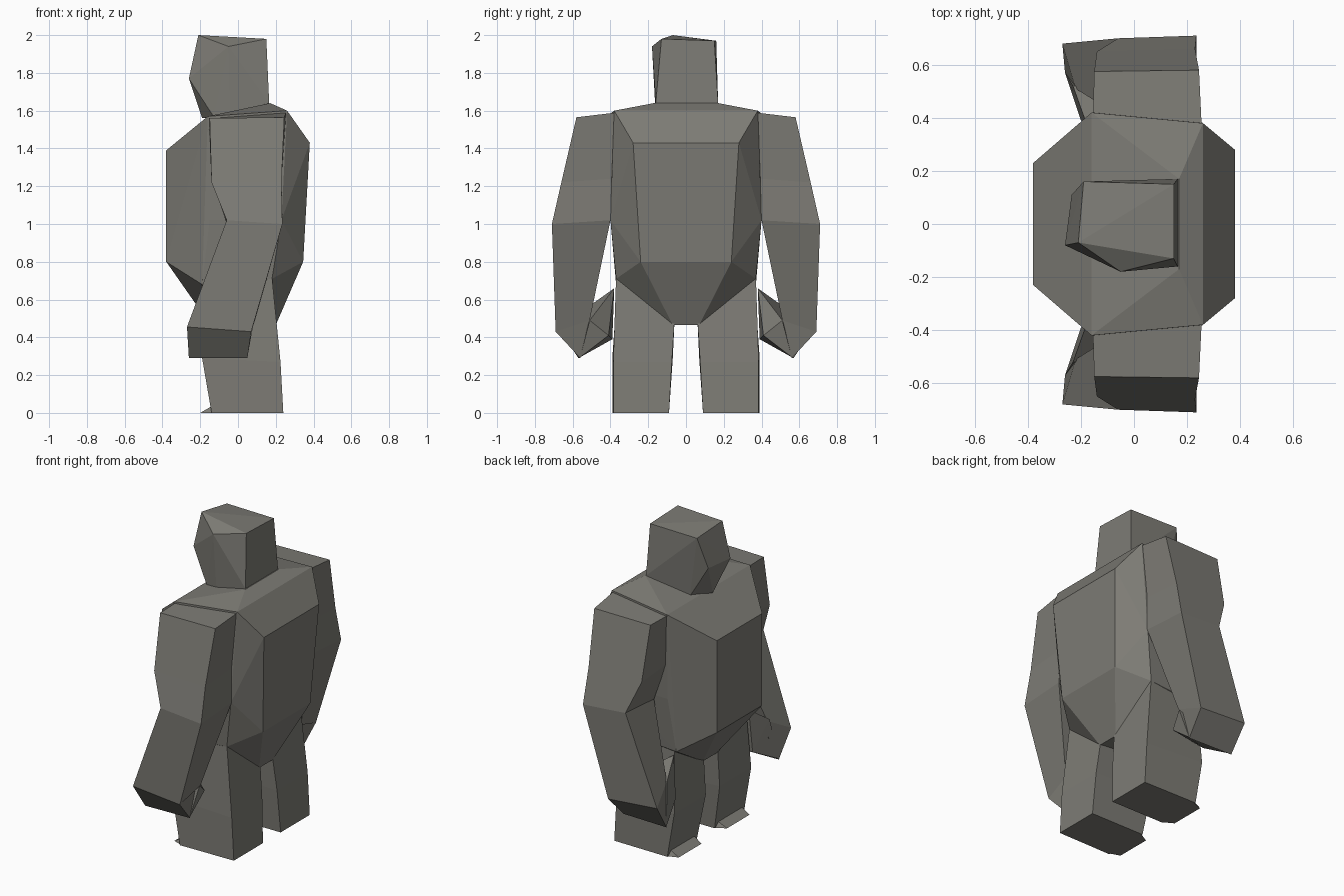
import bpy, bmesh

stone = bpy.data.materials.new("stone")
stone.diffuse_color = (0.205, 0.2, 0.178, 1)


def finish(name, bm, mirror=False):
    bmesh.ops.recalc_face_normals(bm, faces=bm.faces)
    mesh = bpy.data.meshes.new(name)
    bm.to_mesh(mesh)
    bm.free()
    mesh.materials.append(stone)
    obj = bpy.data.objects.new(name, mesh)
    bpy.context.collection.objects.link(obj)
    if mirror:
        mod = obj.modifiers.new("Mirror", "MIRROR")
        mod.use_axis = (False, True, False)
        mod.use_mirror_merge = False
    return obj


def hull(name, points, mirror=False, both_sides=False):
    bm = bmesh.new()
    if both_sides:
        points = points + [(x, -y, z) for x, y, z in points]
    verts = [bm.verts.new(p) for p in points]
    bmesh.ops.convex_hull(bm, input=verts)
    spare = [v for v in bm.verts if not v.link_faces]
    bmesh.ops.delete(bm, geom=spare, context="VERTS")
    return finish(name, bm, mirror)


def loft(name, rings, mirror=False):
    bm = bmesh.new()
    loops = [[bm.verts.new(p) for p in ring] for ring in rings]
    n = len(loops[0])
    for a, b in zip(loops, loops[1:]):
        for i in range(n):
            j = (i + 1) % n
            bm.faces.new((a[i], a[j], b[j], b[i]))
    bm.faces.new(loops[0])
    bm.faces.new(loops[-1])
    return finish(name, bm, mirror)


# Torso: chest plate, back plate, shoulders, hips and crotch
hull("torso", [
    (-0.38, 0.23, 1.39), (-0.38, 0.23, 0.80),
    (0.38, 0.28, 1.43), (0.345, 0.24, 0.80),
    (-0.16, 0.42, 1.57), (0.26, 0.38, 1.60), (0.17, 0.17, 1.64),
    (-0.15, 0.40, 1.02), (0.23, 0.40, 1.02),
    (-0.19, 0.37, 0.68), (0.18, 0.37, 0.71),
    (-0.17, 0.07, 0.50), (0.20, 0.07, 0.465),
], both_sides=True)

# Head: irregular block with a jutting brow and narrow chin
hull("head", [
    (-0.21, -0.07, 2.00), (-0.19, 0.16, 1.97), (0.15, 0.15, 1.97),
    (0.15, -0.13, 1.98), (-0.05, -0.18, 1.94),
    (-0.26, -0.08, 1.77), (-0.235, 0.11, 1.77),
    (-0.19, 0.0, 1.56), (-0.12, 0.13, 1.57), (-0.13, -0.13, 1.57),
    (0.165, 0.17, 1.64), (0.165, -0.16, 1.64), (-0.04, -0.16, 1.57),
])

# Arms: front-inner, front-outer, back-outer, back-inner corner per ring
loft("arm", [
    [(-0.155, 0.40, 1.56), (-0.15, 0.575, 1.56), (0.245, 0.58, 1.565), (0.255, 0.37, 1.59)],
    [(-0.14, 0.40, 1.24), (-0.14, 0.65, 1.22), (0.23, 0.66, 1.22), (0.23, 0.39, 1.24)],
    [(-0.06, 0.41, 1.00), (-0.06, 0.70, 1.02), (0.235, 0.71, 1.00), (0.235, 0.40, 1.02)],
    [(-0.22, 0.51, 0.55), (-0.27, 0.68, 0.455), (0.07, 0.69, 0.43), (0.09, 0.51, 0.49)],
    [(-0.23, 0.50, 0.46), (-0.26, 0.57, 0.29), (0.05, 0.56, 0.29), (0.06, 0.50, 0.48)],
], mirror=True)

# Curled fingers turned in towards the thigh
hull("fingers", [
    (-0.26, 0.57, 0.295), (0.05, 0.56, 0.295), (0.085, 0.51, 0.49),
    (-0.23, 0.52, 0.56), (-0.18, 0.38, 0.66), (-0.20, 0.39, 0.39),
    (0.05, 0.41, 0.41),
], mirror=True)

# Legs
loft("leg", [
    [(-0.17, 0.07, 0.62), (-0.17, 0.36, 0.72), (0.18, 0.37, 0.72), (0.20, 0.06, 0.50)],
    [(-0.19, 0.07, 0.29), (-0.19, 0.39, 0.29), (0.225, 0.385, 0.27), (0.225, 0.075, 0.27)],
    [(-0.14, 0.09, 0.0), (-0.14, 0.39, 0.0), (0.24, 0.385, 0.0), (0.24, 0.09, 0.0)],
], mirror=True)

# Thin toe wedges
hull("toe", [
    (-0.20, 0.13, 0.0), (-0.20, 0.36, 0.0), (-0.13, 0.09, 0.0),
    (-0.13, 0.385, 0.0), (-0.14, 0.12, 0.035), (-0.14, 0.36, 0.035),
], mirror=True)
